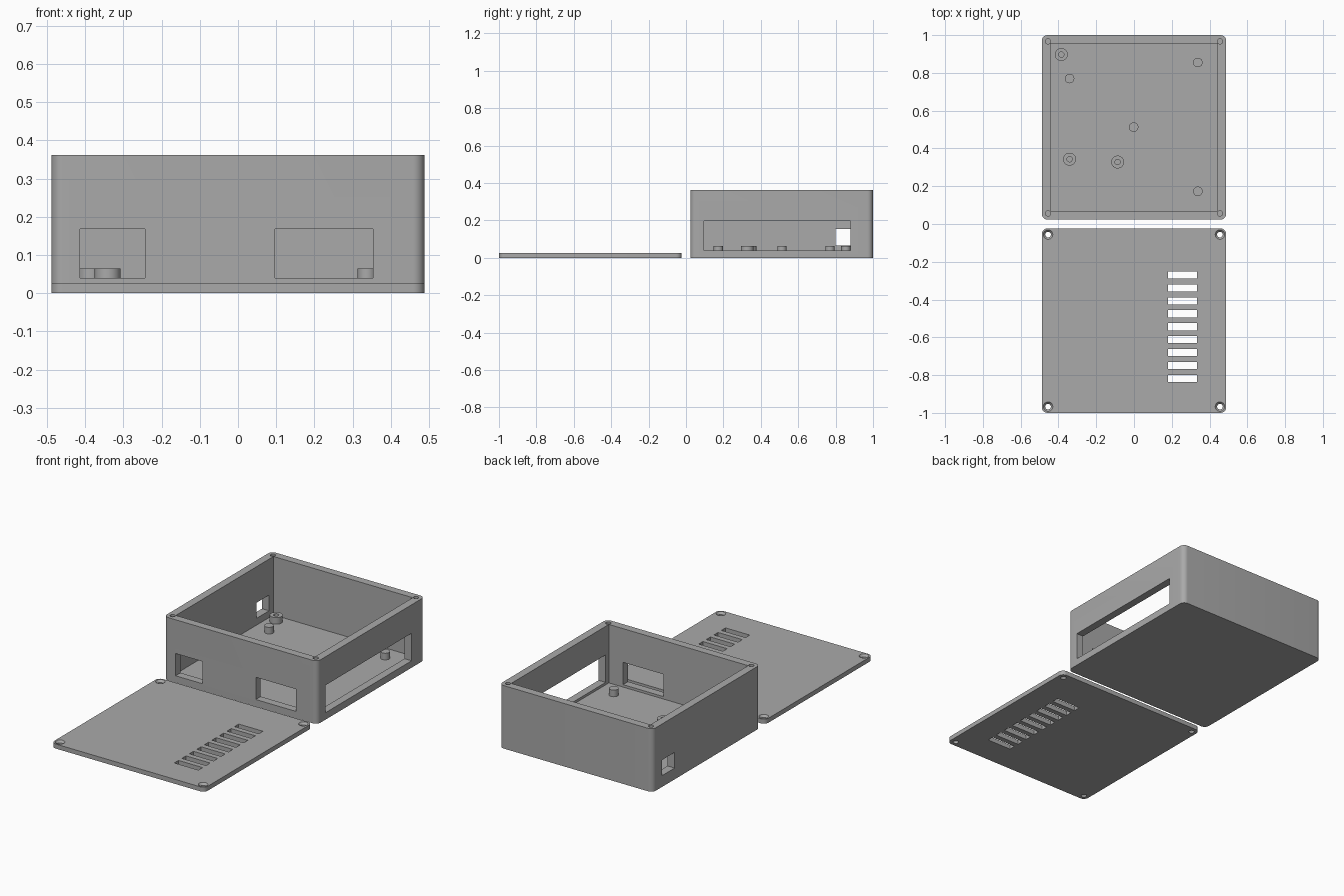
import bpy, bmesh, math
from mathutils import Matrix, Vector

cube = bpy.data.objects.get("Cube")
if cube:
    bpy.data.objects.remove(cube, do_unlink=True)

# One grey plastic for everything
GREY = (0.4, 0.4, 0.4, 1)
plastic = bpy.data.materials.new("grey plastic")
plastic.use_nodes = True
plastic.diffuse_color = GREY
plastic.node_tree.nodes["Principled BSDF"].inputs["Base Color"].default_value = GREY


def finish(bm, name):
    bmesh.ops.recalc_face_normals(bm, faces=bm.faces)
    mesh = bpy.data.meshes.new(name)
    bm.to_mesh(mesh)
    bm.free()
    mesh.materials.append(plastic)
    obj = bpy.data.objects.new(name, mesh)
    bpy.context.collection.objects.link(obj)
    return obj


def add_box(bm, x0, x1, y0, y1, z0, z1):
    size = Vector((x1 - x0, y1 - y0, z1 - z0))
    centre = Vector((x0 + x1, y0 + y1, z0 + z1)) / 2
    matrix = Matrix.Translation(centre) @ Matrix.Diagonal(size).to_4x4()
    bmesh.ops.create_cube(bm, size=1, matrix=matrix)


def add_cone(bm, x, y, z0, z1, r0, r1, sides=32):
    bmesh.ops.create_cone(bm, cap_ends=True, segments=sides, radius1=r0, radius2=r1,
                          depth=z1 - z0, matrix=Matrix.Translation((x, y, (z0 + z1) / 2)))


def rounded_slab(name, y0, y1, height):
    """Upright block with rounded vertical corners."""
    bm = bmesh.new()
    add_box(bm, -HALF, HALF, y0, y1, 0, height)
    upright = [e for e in bm.edges
               if abs(e.verts[0].co.z - e.verts[1].co.z) > height / 2]
    bmesh.ops.bevel(bm, geom=upright, offset=CORNER, segments=8, profile=0.5,
                    affect='EDGES')
    return finish(bm, name)


def select_only(obj):
    bpy.ops.object.select_all(action='DESELECT')
    obj.select_set(True)
    bpy.context.view_layer.objects.active = obj


def cut(obj, bm):
    """Subtract the closed shapes in bm from obj."""
    cutter = finish(bm, "cutter")
    cutter.hide_render = True
    mod = obj.modifiers.new("cut", 'BOOLEAN')
    mod.operation, mod.solver, mod.object = 'DIFFERENCE', 'EXACT', cutter
    select_only(obj)
    bpy.ops.object.modifier_apply(modifier=mod.name)
    bpy.data.objects.remove(cutter, do_unlink=True)


def smooth(obj):
    select_only(obj)
    bpy.ops.object.shade_smooth_by_angle(angle=math.radians(30))


HALF, CORNER = 0.488, 0.03
NEAR, FAR = 0.023, 1.0
HEIGHT, FLOOR, LID = 0.362, 0.026, 0.026
WALL, INSET = 0.045, 0.033
SCREW_X = HALF - INSET

# Open case: hollow interior
case = rounded_slab("case", NEAR, FAR, HEIGHT)
bm = bmesh.new()
add_box(bm, WALL - HALF, HALF - WALL, NEAR + WALL, FAR - WALL, FLOOR, HEIGHT + 0.1)
cut(case, bm)

# Port openings and blind screw holes in the case
bm = bmesh.new()
add_box(bm, -0.413, -0.243, 0, 0.1, 0.04, 0.168)
add_box(bm, 0.097, 0.353, 0, 0.1, 0.04, 0.168)
add_box(bm, 0.42, 0.52, 0.097, 0.88, 0.04, 0.198)
add_box(bm, -0.52, -0.42, 0.80, 0.915, 0.065, 0.155)
for x in (-SCREW_X, SCREW_X):
    for y in (NEAR + INSET, FAR - INSET):
        add_cone(bm, x, y, 0.22, HEIGHT + 0.05, 0.014, 0.014)
cut(case, bm)
smooth(case)

# Standoffs on the floor: three with screw holes, four solid pegs
POST_TOP = 0.064
for i, (x, y) in enumerate([(-0.385, 0.897), (-0.341, 0.343), (-0.087, 0.328)]):
    bm = bmesh.new()
    add_cone(bm, x, y, FLOOR - 0.005, POST_TOP, 0.034, 0.034)
    post = finish(bm, f"screw_standoff_{i + 1}")
    bm = bmesh.new()
    add_cone(bm, x, y, FLOOR, POST_TOP + 0.05, 0.014, 0.014)
    cut(post, bm)
    smooth(post)
for i, (x, y) in enumerate([(-0.341, 0.77), (0.338, 0.855), (-0.002, 0.513), (0.338, 0.173)]):
    bm = bmesh.new()
    add_cone(bm, x, y, FLOOR - 0.005, POST_TOP, 0.025, 0.025)
    smooth(finish(bm, f"peg_{i + 1}"))

# Lid lying in front of the case, with vent slots
lid = rounded_slab("lid", -FAR, -NEAR, LID)
bm = bmesh.new()
for i in range(9):
    y = -0.27 - i * 0.0684
    add_box(bm, 0.18, 0.334, y - 0.019, y + 0.019, -0.05, 0.08)
# Screw holes
for x in (-SCREW_X, SCREW_X):
    for y in (-NEAR - INSET, INSET - FAR):
        add_cone(bm, x, y, -0.05, 0.08, 0.015, 0.015)
cut(lid, bm)
# Countersinks
bm = bmesh.new()
for x in (-SCREW_X, SCREW_X):
    for y in (-NEAR - INSET, INSET - FAR):
        add_cone(bm, x, y, LID - 0.016, LID + 0.004, 0.012, 0.0285)
cut(lid, bm)
smooth(lid)
